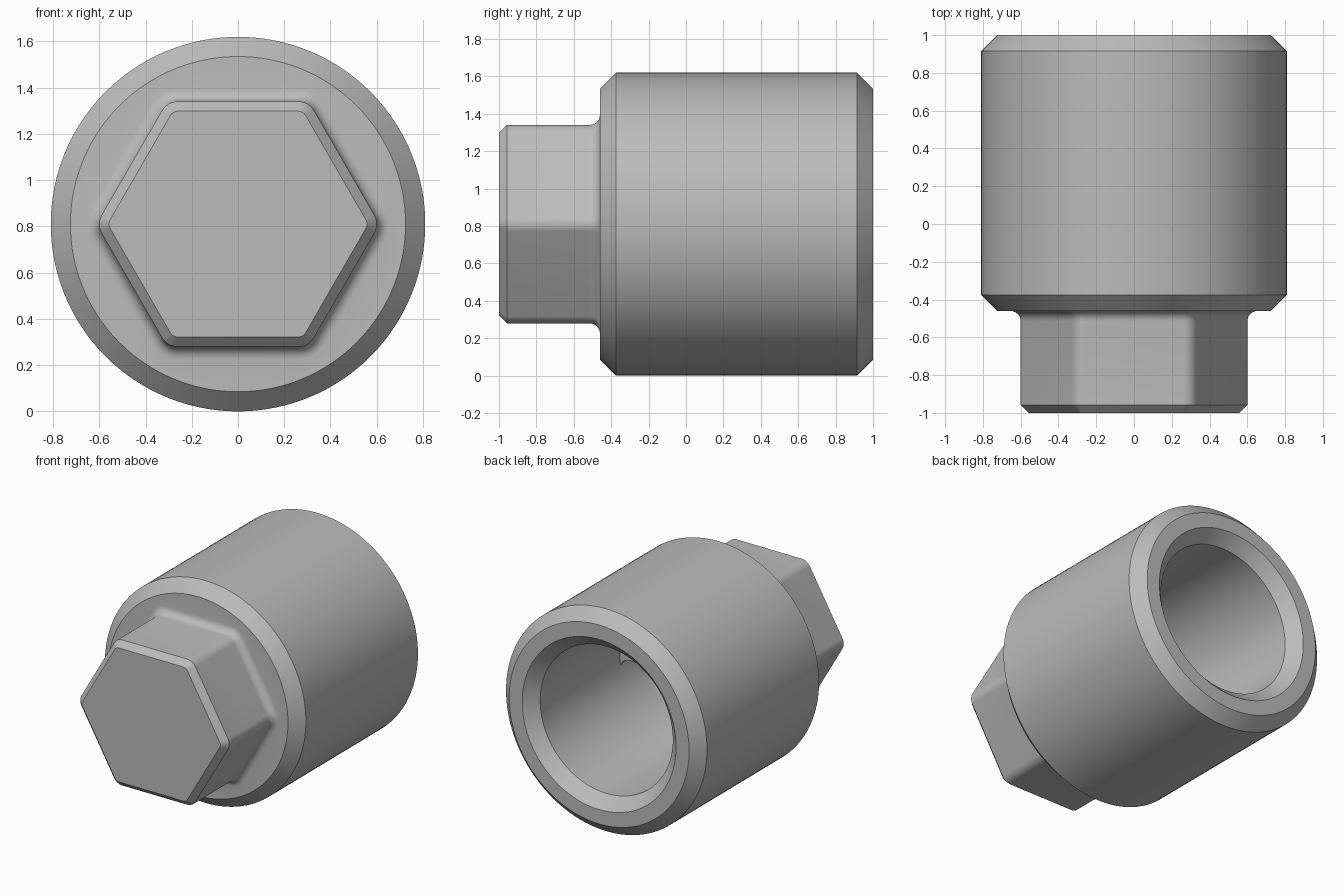
import bpy, bmesh
from math import sin, cos, radians, sqrt

old = bpy.data.objects.get("Cube")
if old:
    bpy.data.objects.remove(old)

CENTRE_Z = 0.81
PER_CORNER = 18

grey = bpy.data.materials.new("satin_grey")
grey.use_nodes = True
colour = (0.5, 0.5, 0.5, 1)
grey.diffuse_color = colour
grey.node_tree.nodes["Principled BSDF"].inputs["Base Color"].default_value = colour


def finish(bm, name):
    bmesh.ops.recalc_face_normals(bm, faces=bm.faces)
    mesh = bpy.data.meshes.new(name)
    bm.to_mesh(mesh)
    bm.free()
    mesh.materials.append(grey)
    obj = bpy.data.objects.new(name, mesh)
    obj.location.z = CENTRE_Z
    bpy.context.collection.objects.link(obj)
    bpy.ops.object.select_all(action="DESELECT")
    obj.select_set(True)
    bpy.context.view_layer.objects.active = obj
    bpy.ops.object.shade_smooth_by_angle(angle=radians(28))
    return obj


def ring(bm, spread, radius, y):
    """Rounded hexagon; a spread of zero gives a circle."""
    verts = []
    for k in range(6):
        corner = radians(60 * k)
        for j in range(PER_CORNER):
            a = corner + radians(60 * (j + 0.5) / PER_CORNER - 30)
            verts.append(bm.verts.new((spread * cos(corner) + radius * cos(a), y,
                                       spread * sin(corner) + radius * sin(a))))
    return verts


def arc(steps):
    return [radians(90 * i / steps) for i in range(steps + 1)]


# Hexagonal head with chamfered front and a flared foot
HEX, ROUND, FLARE = 0.52, 0.08, 0.055
sections = [(HEX, ROUND - 0.042, -1), (HEX, ROUND, -0.958)]
sections += [(HEX, ROUND + FLARE * (1 - cos(a)), -0.46 - FLARE * (1 - sin(a))) for a in arc(6)]

# Round body, chamfered rim and blind bore
sections += [(0, r, y) for r, y in [(0.725, -0.46), (0.81, -0.375), (0.81, 0.915),
                                    (0.725, 1), (0.62, 1), (0.535, 0.915)]]
sections += [(0, 0.475 + 0.06 * cos(a), -0.24 - 0.06 * sin(a)) for a in arc(6)]

bm = bmesh.new()
rings = [ring(bm, *s) for s in sections]
for a, b in zip(rings, rings[1:]):
    for i in range(len(a)):
        j = (i + 1) % len(a)
        bm.faces.new((a[i], a[j], b[j], b[i]))
bm.faces.new(rings[0])
bm.faces.new(rings[-1])
finish(bm, "hex_plug_body")

# Web across the bottom of the bore, flared where it meets the wall
half = 0.04
quarter = [(0.46 + 0.07 * sin(a), half + 0.07 * (1 - cos(a))) for a in arc(6)]
outline = quarter + [(x, -z) for x, z in reversed(quarter)]
outline += [(-x, -z) for x, z in outline]
bm = bmesh.new()
face = bm.faces.new([bm.verts.new((x, -0.3, z)) for x, z in outline])
extruded = bmesh.ops.extrude_face_region(bm, geom=[face])
bmesh.ops.translate(bm, vec=(0, 0.3, 0),
                    verts=[g for g in extruded["geom"] if isinstance(g, bmesh.types.BMVert)])
finish(bm, "bore_web")
